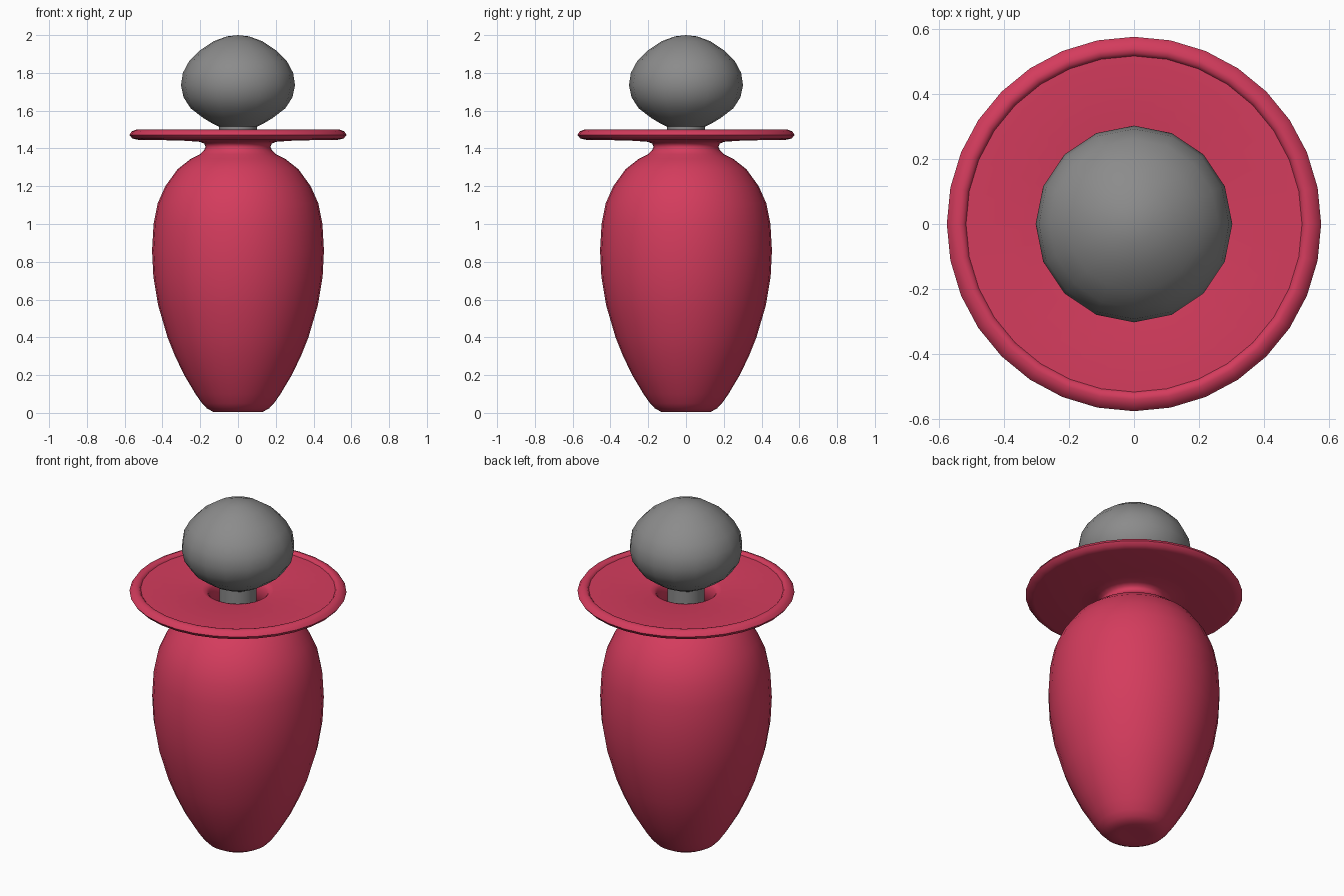
import bpy
import math

cube = bpy.data.objects.get("Cube")
if cube:
    bpy.data.objects.remove(cube, do_unlink=True)


def make_material(name, color):
    mat = bpy.data.materials.new(name)
    mat.use_nodes = True
    mat.diffuse_color = color
    mat.node_tree.nodes["Principled BSDF"].inputs["Base Color"].default_value = color
    return mat


def lathe(name, profile, sides, mat):
    """Revolve (radius, height) points about z; zero radius makes a pole."""
    verts, faces, rings = [], [], []
    for r, z in profile:
        start = len(verts)
        count = sides if r > 0 else 1
        for i in range(count):
            a = math.tau * i / sides
            verts.append((r * math.cos(a), r * math.sin(a), z))
        rings.append([start + i % count for i in range(sides)])
    for low, high in zip(rings, rings[1:]):
        for i in range(sides):
            j = (i + 1) % sides
            quad = [low[i], low[j], high[j], high[i]]
            faces.append(list(dict.fromkeys(quad)))
    mesh = bpy.data.meshes.new(name)
    mesh.from_pydata(verts, [], faces)
    mesh.materials.append(mat)
    obj = bpy.data.objects.new(name, mesh)
    bpy.context.collection.objects.link(obj)
    bpy.ops.object.select_all(action="DESELECT")
    obj.select_set(True)
    bpy.context.view_layer.objects.active = obj
    bpy.ops.object.shade_smooth_by_angle(angle=math.radians(50))
    return obj


red = make_material("crimson glass", (0.66, 0.045, 0.11, 1))
gray = make_material("gray stopper", (0.26, 0.26, 0.26, 1))

# Bottle: foot, belly, shoulder and neck
body = [(0, 0.008), (0.08, 0.004), (0.13, 0.005), (0.165, 0.024), (0.19, 0.05),
        (0.225, 0.1), (0.285, 0.2), (0.335, 0.305), (0.373, 0.4), (0.423, 0.57),
        (0.448, 0.72), (0.455, 0.86), (0.447, 1.0), (0.425, 1.11), (0.385, 1.2),
        (0.32, 1.29), (0.25, 1.345), (0.2, 1.37), (0.18, 1.39), (0.172, 1.408)]
# Broad lip with rolled rim
lip = [(0.178, 1.425), (0.2, 1.435), (0.3, 1.442), (0.53, 1.446), (0.56, 1.453),
       (0.575, 1.472), (0.563, 1.49), (0.54, 1.499), (0.525, 1.497), (0.518, 1.488)]
# Flat top running into the mouth and the hollow neck
mouth = [(0.516, 1.485), (0.19, 1.483), (0.168, 1.477), (0.155, 1.462),
         (0.148, 1.435), (0.145, 1.4), (0.16, 1.36), (0, 1.34)]
lathe("bottle", body + lip + mouth, 32, red)

# Stopper: stem and rounded knob
stopper = [(0, 1.345), (0.1, 1.345), (0.1, 1.515), (0.14, 1.535), (0.185, 1.562),
           (0.25, 1.612), (0.288, 1.67), (0.302, 1.735), (0.292, 1.8),
           (0.26, 1.86), (0.205, 1.917), (0.13, 1.967), (0.06, 1.993), (0, 2.0)]
lathe("stopper", stopper, 16, gray)
